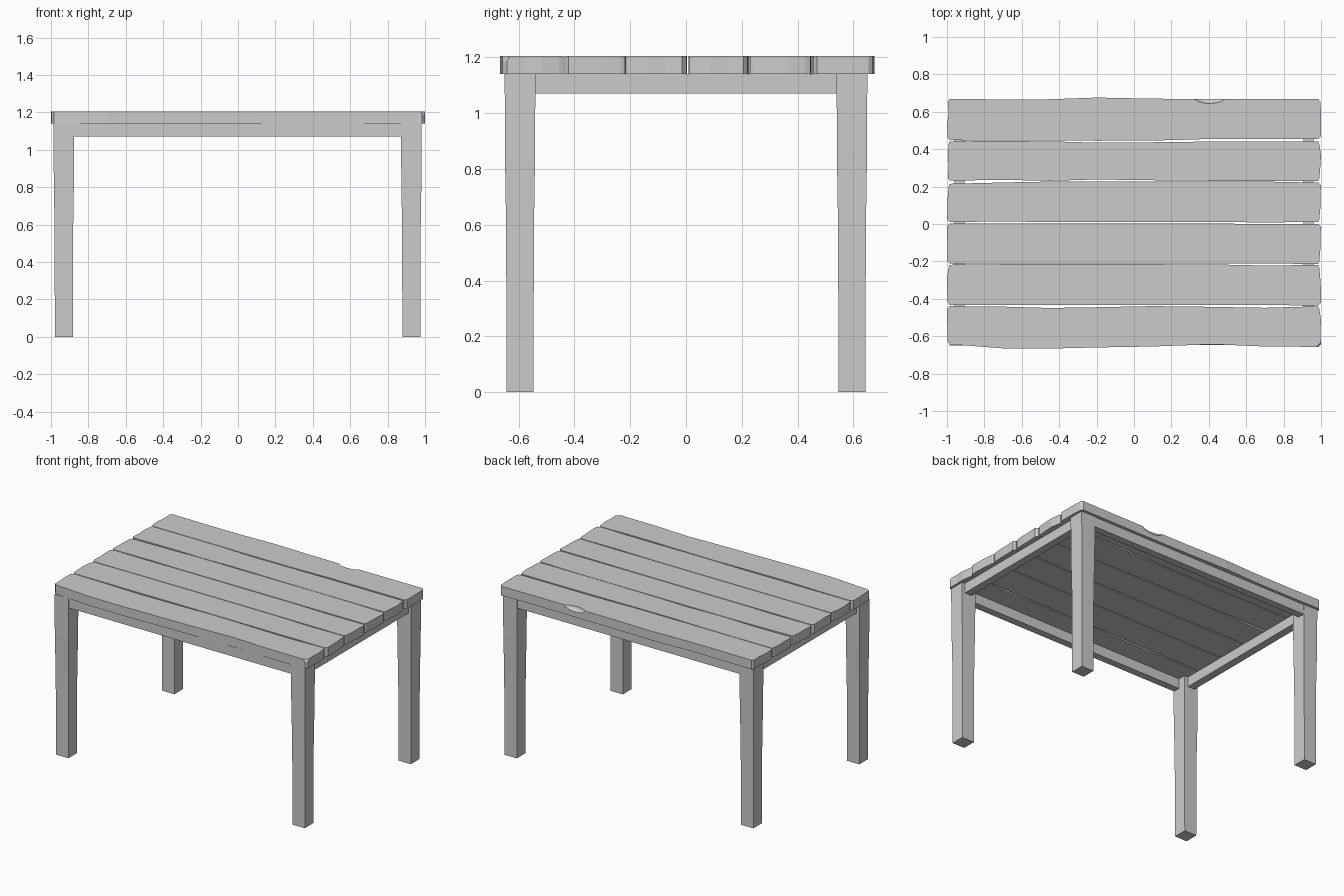
import bpy, bmesh, random
from mathutils import Vector

if "Cube" in bpy.data.objects:
    bpy.data.objects.remove(bpy.data.objects["Cube"])

random.seed(4)
Z0, Z1 = 1.14, 1.205


def finish(bm, name):
    bmesh.ops.recalc_face_normals(bm, faces=bm.faces)
    me = bpy.data.meshes.new(name)
    bm.to_mesh(me)
    bm.free()
    ob = bpy.data.objects.new(name, me)
    bpy.context.collection.objects.link(ob)
    return ob


def loft(bm, rings):
    """Skin closed rings of points, capped at both ends."""
    rs = [[bm.verts.new(p) for p in r] for r in rings]
    n = len(rs[0])
    for a, b in zip(rs, rs[1:]):
        for i in range(n):
            j = (i + 1) % n
            bm.faces.new((a[i], a[j], b[j], b[i]))
    bm.faces.new(rs[0][::-1])
    bm.faces.new(rs[-1])


def rect(x0, x1, y0, y1, z):
    return [(x0, y0, z), (x1, y0, z), (x1, y1, z), (x0, y1, z)]


def box(name, x0, x1, y0, y1, z0, z1):
    bm = bmesh.new()
    loft(bm, [rect(x0, x1, y0, y1, z0), rect(x0, x1, y0, y1, z1)])
    return finish(bm, name)


# Worn planks: near and far edge heights at shared x stations
XS = (-.985, -.7, -.45, -.2, .1, .42, .7, .985)
EDGES = [
    ((-.643, -.665, -.666, -.66, -.655, -.643, -.655, -.657),
     (-.439, -.442, -.449, -.445, -.439, -.443, -.448, -.44)),
    ((-.433, -.433, -.434, -.432, -.433, -.434, -.433, -.436),
     (-.218, -.215, -.215, -.215, -.215, -.216, -.222, -.219)),
    ((-.211, -.211, -.21, -.21, -.21, -.211, -.212, -.213),
     (.004, .003, .004, .004, .003, .003, -.001, .001)),
    ((.01, .014, .01, .01, .01, .01, .009, .01),
     (.215, .222, .227, .228, .228, .228, .227, .221)),
    ((.232, .236, .231, .238, .234, .231, .231, .23),
     (.442, .443, .442, .435, .437, .441, .442, .442)),
    ((.448, .447, .447, .445, .446, .455, .454, .455),
     (.669, .666, .667, .676, .67, .668, .668, .669)),
]


def plank(i, lo, hi):
    def end(s):
        return [(s * (1 - random.choice((0, .004, .009))), lo[-1 if s > 0 else 0] * (1 - t)
                 + hi[-1 if s > 0 else 0] * t) for t in (.07, .35, .65, .93)]
    outline = list(zip(XS, lo)) + end(1) + list(zip(XS, hi))[::-1] + end(-1)[::-1]
    bm = bmesh.new()
    loft(bm, [[(x, y, z) for x, y in outline] for z in (Z0, Z1)])
    if i == 0:  # broken front right corner
        bmesh.ops.recalc_face_normals(bm, faces=bm.faces)
        cut = bmesh.ops.bisect_plane(bm, geom=bm.verts[:] + bm.edges[:] + bm.faces[:],
                                     plane_co=(.974, -.657, Z1), plane_no=Vector((1, -1, .6)),
                                     clear_outer=True)
        rim = [e for e in bm.edges if e.is_boundary]
        if rim:
            bmesh.ops.holes_fill(bm, edges=rim)
    return finish(bm, f"top_plank_{i + 1}")


planks = [plank(i, *e) for i, e in enumerate(EDGES)]

# Chip in the back edge of the last plank
bm = bmesh.new()
bmesh.ops.create_uvsphere(bm, u_segments=16, v_segments=8, radius=1)
bmesh.ops.scale(bm, vec=(.085, .036, .03), verts=bm.verts)
bmesh.ops.translate(bm, vec=(.405, .68, Z1), verts=bm.verts)
cutter = finish(bm, "chip_cutter")
cutter.hide_render = True
cutter.hide_viewport = True
cutter.display_type = 'WIRE'
mod = planks[-1].modifiers.new("chip", 'BOOLEAN')
mod.operation = 'DIFFERENCE'
mod.solver = 'EXACT'
mod.object = cutter

# Slightly tapered legs
for sx, xn in ((-1, "left"), (1, "right")):
    for sy, yn in ((-1, "front"), (1, "back")):
        bm = bmesh.new()
        rings = []
        for z, grow in ((0, 0), (.6, .002), (.85, .006), (Z0, .007)):
            hx, hy = .048 + grow, .048 + grow
            cx, cy = sx * .929 - .002, sy * .595
            rings.append(rect(cx - hx, cx + hx, cy - hy, cy + hy, z))
        loft(bm, rings)
        finish(bm, f"{yn}_{xn}_leg")

# Apron rails: long ones flush with the legs, short ones set back
for s, n in ((-1, "front"), (1, "back")):
    ys = sorted((s * .646, s * .595))
    box(f"{n}_apron", -.89, .89, *ys, 1.07, Z0)
for s, n in ((-1, "left"), (1, "right")):
    xs = sorted((s * .96, s * .905))
    box(f"{n}_apron", *xs, -.56, .56, 1.07, Z0)
